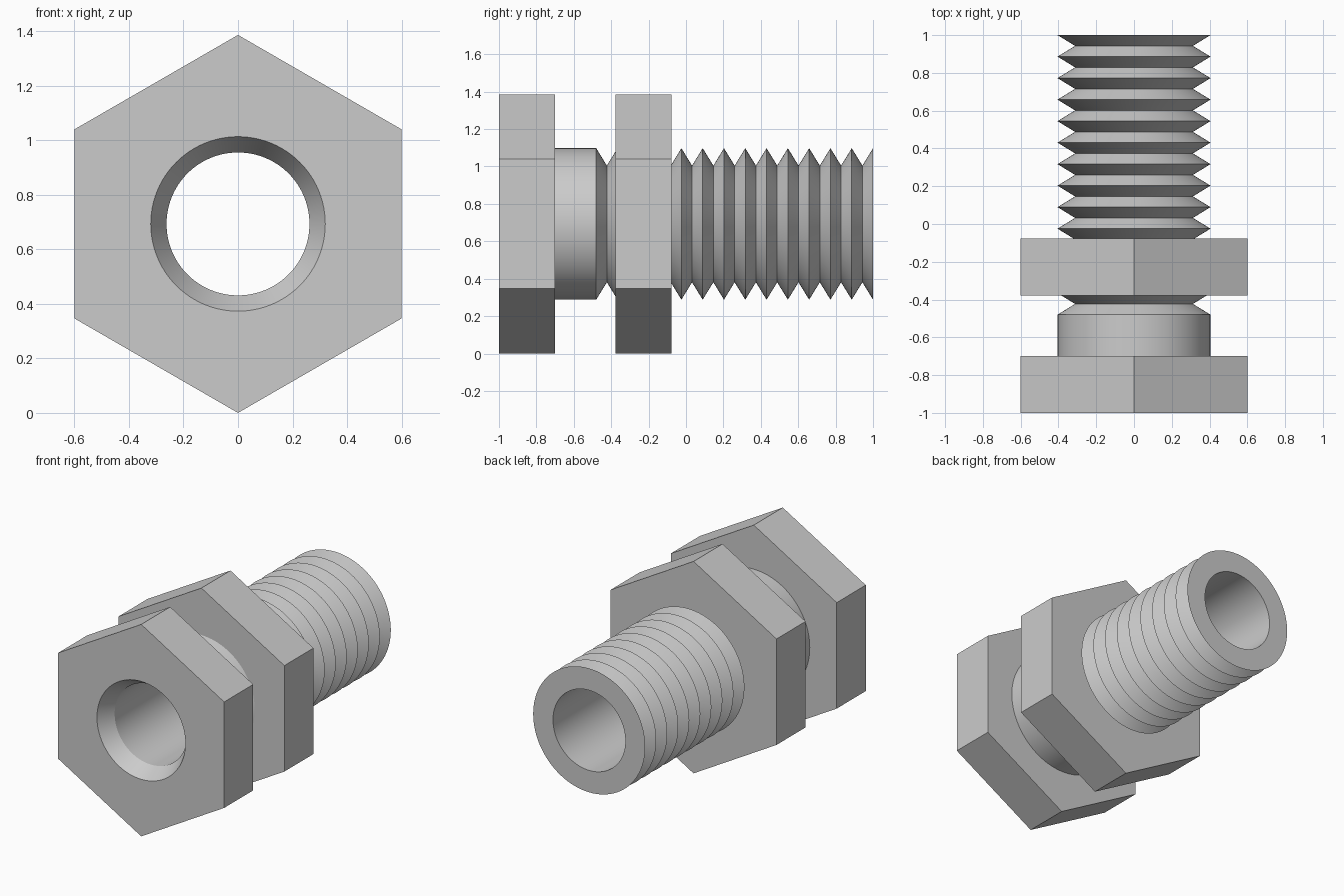
import bpy, bmesh
from math import cos, sin, radians

if "Cube" in bpy.data.objects:
    bpy.data.objects.remove(bpy.data.objects["Cube"])

SEG = 96                 # divisible by 12 so hexagon corners land on vertices
APOTHEM = 0.6
CZ = APOTHEM / cos(radians(30))   # axis height: the lower corner rests on z = 0


def ring_radius(r, deg):
    """Circle radius, or hexagon radius (corner up) when r is 'hex'."""
    if r == 'hex':
        return APOTHEM / cos(radians((deg + 30) % 60 - 30))
    return r


def spin_y(name, profile):
    """Closed loft along the y axis through (y, radius) sections."""
    bm = bmesh.new()
    rings = []
    for y, r in profile:
        ring = []
        for i in range(SEG):
            deg = 360 * i / SEG
            d = ring_radius(r, deg)
            ring.append(bm.verts.new((d * cos(radians(deg)), y,
                                      CZ + d * sin(radians(deg)))))
        rings.append(ring)
    for k in range(len(rings)):
        a, b = rings[k], rings[(k + 1) % len(rings)]
        for i in range(SEG):
            j = (i + 1) % SEG
            bm.faces.new((a[i], a[j], b[j], b[i]))
    bmesh.ops.recalc_face_normals(bm, faces=bm.faces)
    mesh = bpy.data.meshes.new(name)
    bm.to_mesh(mesh)
    bm.free()
    obj = bpy.data.objects.new(name, mesh)
    bpy.context.collection.objects.link(obj)
    bpy.ops.object.select_all(action='DESELECT')
    obj.select_set(True)
    bpy.context.view_layer.objects.active = obj
    bpy.ops.object.shade_smooth_by_angle(angle=radians(25))
    return obj


CREST, ROOT, BORE = 0.405, 0.312, 0.262
THREAD_START, TURNS = -0.48, 13
PITCH = (1 - THREAD_START) / TURNS

# Bolt: hexagonal head and plain shank
profile = [(-1, 0.32), (-1, 'hex'), (-0.7, 'hex'),
           (-0.7, CREST), (THREAD_START, CREST)]
# Thread ridges
for n in range(TURNS):
    y = THREAD_START + n * PITCH
    profile += [(y + PITCH / 2, ROOT), (y + PITCH, CREST)]
# Through bore with countersink at the head
profile += [(1, BORE), (-0.9, BORE)]
spin_y("hollow_bolt", profile)

# Hexagonal nut on the thread
spin_y("nut", [(-0.378, 0.32), (-0.378, 'hex'), (-0.078, 'hex'), (-0.078, 0.32)])
